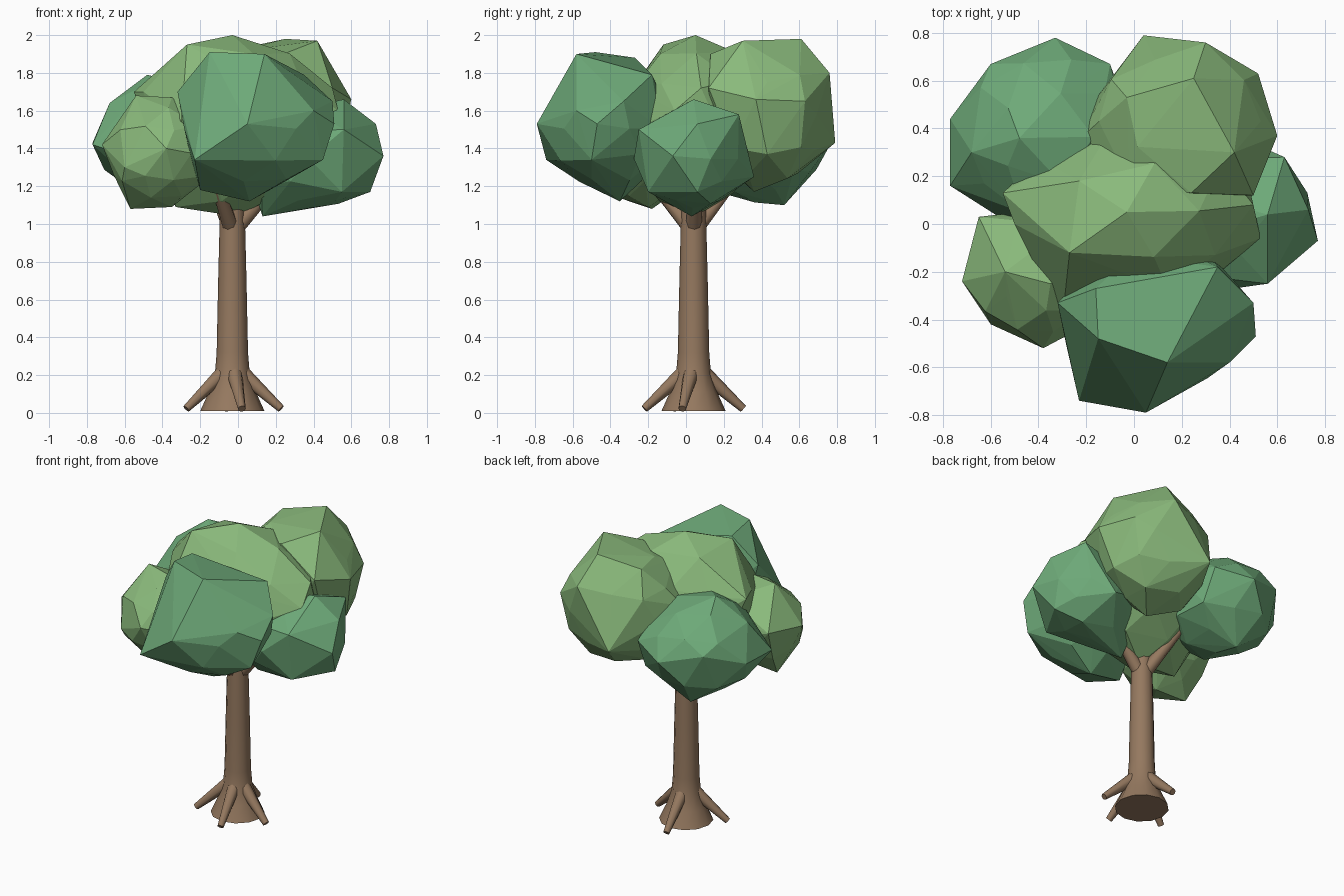
import bpy, bmesh, random
from math import cos, sin, pi, radians
from mathutils import Vector

if "Cube" in bpy.data.objects:
    bpy.data.objects.remove(bpy.data.objects["Cube"])

CX, CY = -0.03, 0.04   # trunk axis


def material(name, rgb):
    m = bpy.data.materials.new(name)
    m.diffuse_color = (*rgb, 1)
    m.use_nodes = True
    m.node_tree.nodes["Principled BSDF"].inputs["Base Color"].default_value = m.diffuse_color
    return m


BARK = material("bark", (0.30, 0.19, 0.115))
LIGHT = material("light_leaves", (0.255, 0.49, 0.20))
DARK = material("dark_leaves", (0.155, 0.40, 0.19))


def finish(name, bm, mat, smooth=False):
    bmesh.ops.recalc_face_normals(bm, faces=bm.faces)
    me = bpy.data.meshes.new(name)
    bm.to_mesh(me)
    bm.free()
    me.materials.append(mat)
    ob = bpy.data.objects.new(name, me)
    bpy.context.collection.objects.link(ob)
    if smooth:
        bpy.ops.object.select_all(action='DESELECT')
        ob.select_set(True)
        bpy.context.view_layer.objects.active = ob
        bpy.ops.object.shade_smooth_by_angle(angle=radians(50))
    return ob


def lathe(name, profile, sides):
    """Closed stack of rings (radius, z) around the trunk axis."""
    bm = bmesh.new()
    rings = [[bm.verts.new((CX + r * cos(2 * pi * i / sides),
                            CY + r * sin(2 * pi * i / sides), z))
              for i in range(sides)] for r, z in profile]
    for a, b in zip(rings, rings[1:]):
        for i in range(sides):
            j = (i + 1) % sides
            bm.faces.new((a[i], a[j], b[j], b[i]))
    bm.faces.new(rings[0])
    bm.faces.new(rings[-1])
    return finish(name, bm, BARK, True)


def limb(name, angle, start, end, r1, r2):
    """Tapered 8-sided limb; start and end are (distance from axis, z)."""
    c, s = cos(radians(angle)), sin(radians(angle))
    a = Vector((CX + c * start[0], CY + s * start[0], start[1]))
    b = Vector((CX + c * end[0], CY + s * end[0], end[1]))
    bm = bmesh.new()
    bmesh.ops.create_cone(bm, cap_ends=True, segments=8, radius1=r1,
                          radius2=r2, depth=(b - a).length)
    rot = (b - a).to_track_quat('Z', 'Y')
    for v in bm.verts:
        v.co = rot @ v.co + (a + b) / 2
    return finish(name, bm, BARK, True)


def leaves(name, mat, lo, hi, seed, corners):
    """Lumpy icosphere in a box, its nearest points moved to the given
    corners, then wrapped in a convex hull for broad flat facets."""
    rng = random.Random(seed)
    mid = (Vector(lo) + Vector(hi)) / 2
    half = (Vector(hi) - Vector(lo)) / 2
    bm = bmesh.new()
    bmesh.ops.create_icosphere(bm, subdivisions=2, radius=1)
    for v in bm.verts:
        f = rng.uniform(0.89, 1.0)
        v.co = [mid[k] + v.co[k] * half[k] * f for k in range(3)]
    free = list(bm.verts)
    for p in corners:
        p = Vector(p)
        v = min(free, key=lambda q: (q.co - p).length)
        free.remove(v)
        v.co = p
    bmesh.ops.delete(bm, geom=bm.edges[:], context='EDGES_FACES')
    bmesh.ops.convex_hull(bm, input=bm.verts[:])
    loose = [v for v in bm.verts if not v.link_faces]
    bmesh.ops.delete(bm, geom=loose, context='VERTS')
    return finish(name, bm, mat)


# Trunk with flared foot
lathe("trunk", [(0.17, 0.01), (0.125, 0.11), (0.092, 0.21), (0.083, 0.32),
                (0.075, 0.70), (0.065, 1.10)], 12)

# Roots
for i, ang in enumerate((347, 97, 203, 281)):
    limb(f"root_{i + 1}", ang, (0.06, 0.205), (0.265, 0.022), 0.042, 0.021)

# Branches into the crown
for i, ang in enumerate((3, 118, 248)):
    limb(f"branch_{i + 1}", ang, (0.01, 0.97), (0.31, 1.31), 0.044, 0.028)

# Crown
leaves("crown_centre", LIGHT, (-0.54, -0.35, 1.04), (0.54, 0.46, 1.99), 1,
       [(-0.03, 0.05, 2.0), (-0.55, 0.13, 1.70), (-0.27, -0.12, 1.95),
        (-0.30, -0.40, 1.55), (0.53, -0.06, 1.60), (-0.50, 0.0, 1.70),
        (0.50, 0.08, 1.72), (0.0, 0.05, 1.04), (-0.33, 0.0, 1.09)])
leaves("crown_back_right", LIGHT, (-0.22, 0.08, 1.18), (0.59, 0.78, 1.98), 2,
       [(0.25, 0.61, 1.98), (0.42, 0.30, 1.97), (0.04, 0.79, 1.43),
        (0.30, 0.76, 1.80), (0.60, 0.37, 1.66), (0.52, 0.63, 1.65),
        (0.24, 0.13, 1.90), (0.50, 0.12, 1.72), (-0.03, 0.53, 1.92),
        (-0.23, 0.35, 1.65), (0.20, 0.36, 1.17), (-0.02, 0.17, 1.85)])
leaves("crown_front", DARK, (-0.31, -0.74, 1.17), (0.50, -0.06, 1.84), 3,
       [(0.05, -0.79, 1.53), (-0.15, -0.48, 1.91), (0.14, -0.58, 1.90),
        (-0.23, -0.74, 1.34), (0.51, -0.47, 1.53), (0.06, -0.35, 1.12),
        (-0.32, -0.33, 1.70), (0.45, -0.50, 1.34), (-0.16, -0.27, 1.88),
        (0.35, -0.18, 1.79), (0.50, -0.33, 1.65), (0.40, -0.58, 1.60),
        (-0.20, -0.38, 1.18)])
leaves("crown_right", DARK, (0.0, -0.28, 1.06), (0.75, 0.35, 1.63), 4,
       [(0.77, -0.07, 1.36), (0.73, 0.06, 1.53), (0.56, 0.04, 1.66),
        (0.70, 0.06, 1.17), (0.56, -0.25, 1.50), (0.55, -0.20, 1.17),
        (0.13, 0.03, 1.04), (0.63, 0.28, 1.58), (0.45, 0.36, 1.25)])
leaves("crown_back_left", DARK, (-0.75, -0.03, 1.10), (0.02, 0.76, 1.77), 5,
       [(-0.77, 0.44, 1.43), (-0.77, 0.16, 1.42), (-0.33, 0.78, 1.45),
        (-0.60, 0.67, 1.52), (-0.48, 0.36, 1.79), (-0.68, 0.30, 1.64),
        (-0.10, 0.67, 1.50), (-0.40, 0.52, 1.10), (-0.55, 0.02, 1.35)])
leaves("crown_front_left", LIGHT, (-0.71, -0.51, 1.09), (-0.12, 0.08, 1.66), 6,
       [(-0.38, -0.52, 1.40), (-0.60, -0.42, 1.30), (-0.72, -0.24, 1.42),
        (-0.54, -0.20, 1.68), (-0.35, -0.25, 1.67), (-0.57, -0.18, 1.08),
        (-0.65, 0.03, 1.45), (-0.35, -0.20, 1.09)])
